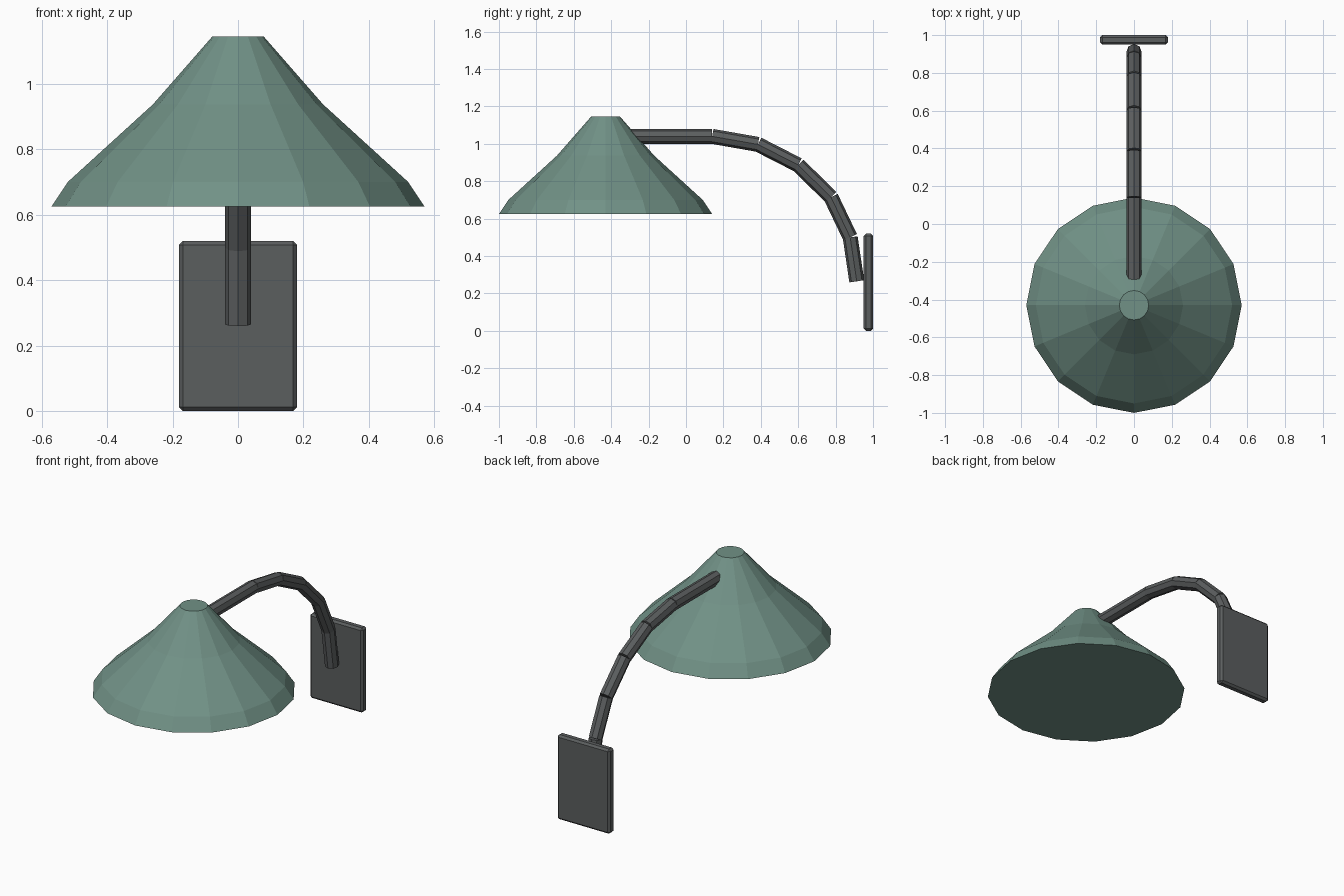
import bpy
import bmesh
from math import atan2, cos, sin, tau
from mathutils import Vector

cube = bpy.data.objects.get("Cube")
if cube:
    bpy.data.objects.remove(cube, do_unlink=True)


def material(name, rgb):
    m = bpy.data.materials.new(name)
    m.use_nodes = True
    m.diffuse_color = (*rgb, 1)
    m.node_tree.nodes["Principled BSDF"].inputs["Base Color"].default_value = (*rgb, 1)
    return m


def finish(name, bm, mat):
    bmesh.ops.recalc_face_normals(bm, faces=bm.faces)
    mesh = bpy.data.meshes.new(name)
    bm.to_mesh(mesh)
    bm.free()
    mesh.materials.append(mat)
    obj = bpy.data.objects.new(name, mesh)
    bpy.context.collection.objects.link(obj)
    return obj


sage = material("sage green", (0.165, 0.285, 0.24))
charcoal = material("charcoal metal", (0.105, 0.112, 0.114))

# Faceted lampshade: a stack of rings, closed at top and bottom
SIDES = 16
profile = [(0.57, 0.625), (0.52, 0.70), (0.26, 0.937), (0.078, 1.145)]
bm = bmesh.new()
rings = [[bm.verts.new((r * cos(tau * i / SIDES), r * sin(tau * i / SIDES), z))
          for i in range(SIDES)] for r, z in profile]
for low, high in zip(rings, rings[1:]):
    for i in range(SIDES):
        j = (i + 1) % SIDES
        bm.faces.new((low[i], low[j], high[j], high[i]))
bm.faces.new(rings[0])
bm.faces.new(rings[-1])
shade = finish("lampshade", bm, sage)
shade.location.y = -0.43

# Curved arm: straight octagonal rods meeting on the centre line
path = [(-0.43, 1.04), (0.14, 1.04), (0.385, 0.997), (0.6, 0.887),
        (0.775, 0.715), (0.878, 0.5), (0.913, 0.265)]
for n, (a, b) in enumerate(zip(path, path[1:]), 1):
    start, end = Vector((0, *a)), Vector((0, *b))
    step = end - start
    bm = bmesh.new()
    bmesh.ops.create_cone(bm, cap_ends=True, segments=8, radius1=0.04,
                          radius2=0.04, depth=step.length)
    rod = finish(f"arm_segment_{n}", bm, charcoal)
    rod.location = (start + end) / 2
    rod.rotation_euler.x = atan2(-step.y, step.z)

# Wall plate with chamfered edges
bm = bmesh.new()
bmesh.ops.create_cube(bm, size=1)
bmesh.ops.scale(bm, vec=(0.36, 0.05, 0.52), verts=bm.verts)
plate = finish("wall_plate", bm, charcoal)
plate.location = (0, 0.975, 0.26)
bevel = plate.modifiers.new("chamfer", 'BEVEL')
bevel.width = 0.012
bevel.segments = 1
